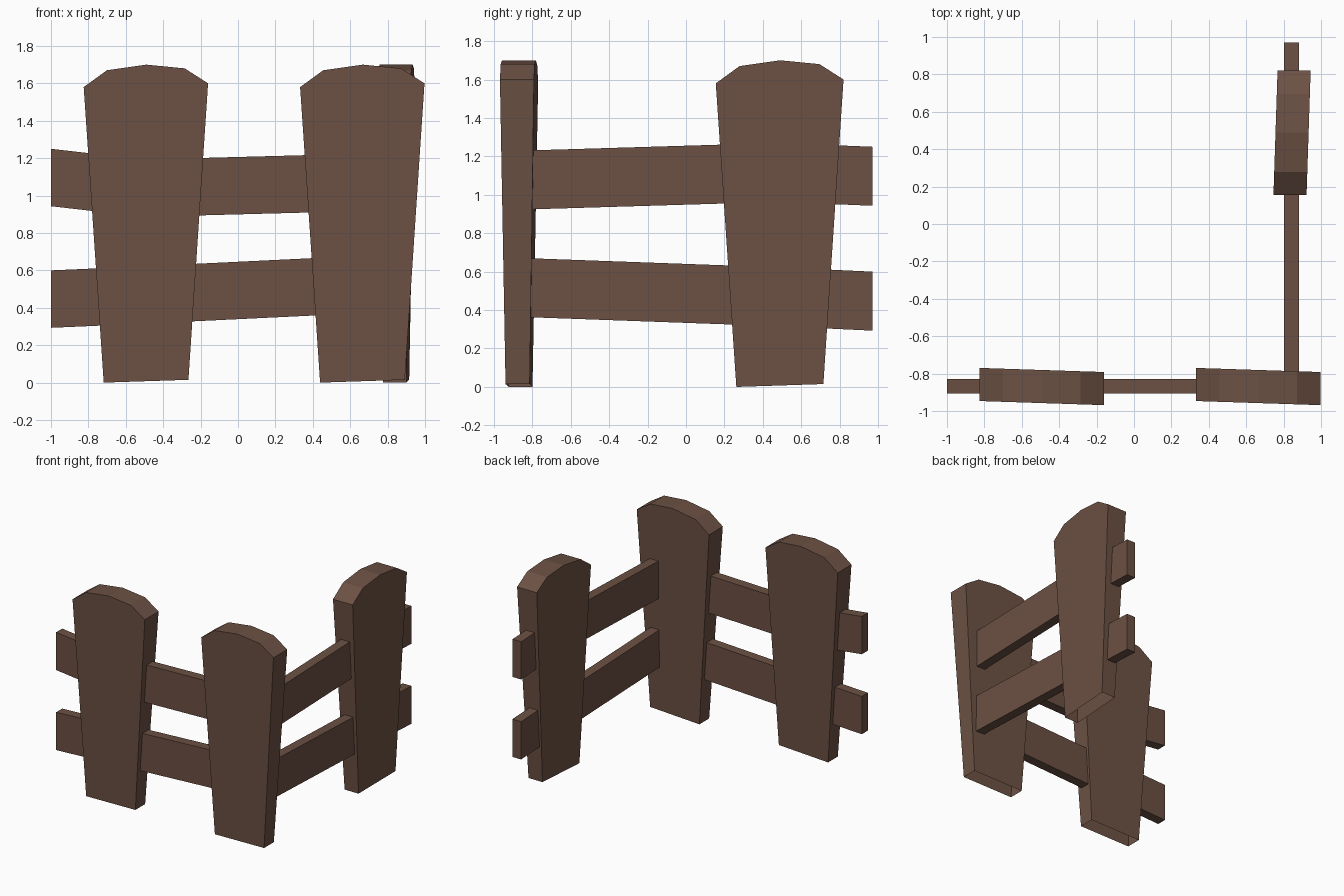
import bpy, bmesh
from mathutils import Matrix

if "Cube" in bpy.data.objects:
    bpy.data.objects.remove(bpy.data.objects["Cube"])

wood = bpy.data.materials.new("brown_wood")
wood.diffuse_color = (0.150, 0.082, 0.057, 1)
wood.use_nodes = True
wood.node_tree.nodes["Principled BSDF"].inputs["Base Color"].default_value = wood.diffuse_color


def make_object(name, bm):
    bmesh.ops.recalc_face_normals(bm, faces=bm.faces)
    mesh = bpy.data.meshes.new(name)
    bm.to_mesh(mesh)
    bm.free()
    mesh.materials.append(wood)
    obj = bpy.data.objects.new(name, mesh)
    bpy.context.collection.objects.link(obj)
    return obj


# Picket outline (x, z) around its own centre, tapering towards the ground
OUTLINE = [(-0.225, 0.0), (0.228, 0.015), (0.333, 1.60), (0.208, 1.68),
           (0.003, 1.70), (-0.208, 1.67), (-0.332, 1.58)]


def picket(name, matrix):
    bm = bmesh.new()
    rings = []
    for side in (-1, 1):
        ring = []
        for x, z in OUTLINE:
            half = 0.0625 + 0.026 * min(1, z / 1.58)   # thicker at the top
            ring.append(bm.verts.new((x, side * half - 0.033 * x, z)))
        rings.append(ring)
    front, back = rings
    bm.faces.new(front)
    bm.faces.new(back[::-1])
    for i in range(1, len(front)):                      # underside stays open
        j = (i + 1) % len(front)
        bm.faces.new((front[i], front[j], back[j], back[i]))
    bmesh.ops.transform(bm, matrix=matrix, verts=bm.verts)
    make_object(name, bm)


def rail(name, path, centre, along_y=False):
    """Board following (distance, top height) points."""
    bm = bmesh.new()
    rings = []
    for d, top in path:
        ring = []
        for off, z in ((-0.039, top), (0.039, top), (0.039, top - 0.307), (-0.039, top - 0.307)):
            co = (centre + off, d, z) if along_y else (d, centre + off, z)
            ring.append(bm.verts.new(co))
        rings.append(ring)
    for a, b in zip(rings, rings[1:]):
        for i in range(4):
            j = (i + 1) % 4
            bm.faces.new((a[i], a[j], b[j], b[i]))
    bm.faces.new(rings[0])
    bm.faces.new(rings[-1][::-1])
    make_object(name, bm)


# Three pickets: two along the front, one on the right side
picket("left_picket", Matrix.Translation((-0.493, -0.869, 0)))
picket("corner_picket", Matrix.Translation((0.664, -0.869, 0)))
picket("side_picket", Matrix.Translation((0.845, 0.487, 0)) @ Matrix.Rotation(1.5707963, 4, 'Z'))

# Front rails
rail("front_upper_rail", [(-1.0, 1.25), (-0.5, 1.193), (0.66, 1.224)], -0.868)
rail("front_lower_rail", [(-1.0, 0.60), (-0.5, 0.622), (0.66, 0.678)], -0.868)

# Side rails
rail("side_upper_rail", [(0.97, 1.25), (0.48, 1.27), (-0.85, 1.23)], 0.842, True)
rail("side_lower_rail", [(0.97, 0.60), (0.48, 0.623), (-0.85, 0.671)], 0.842, True)
